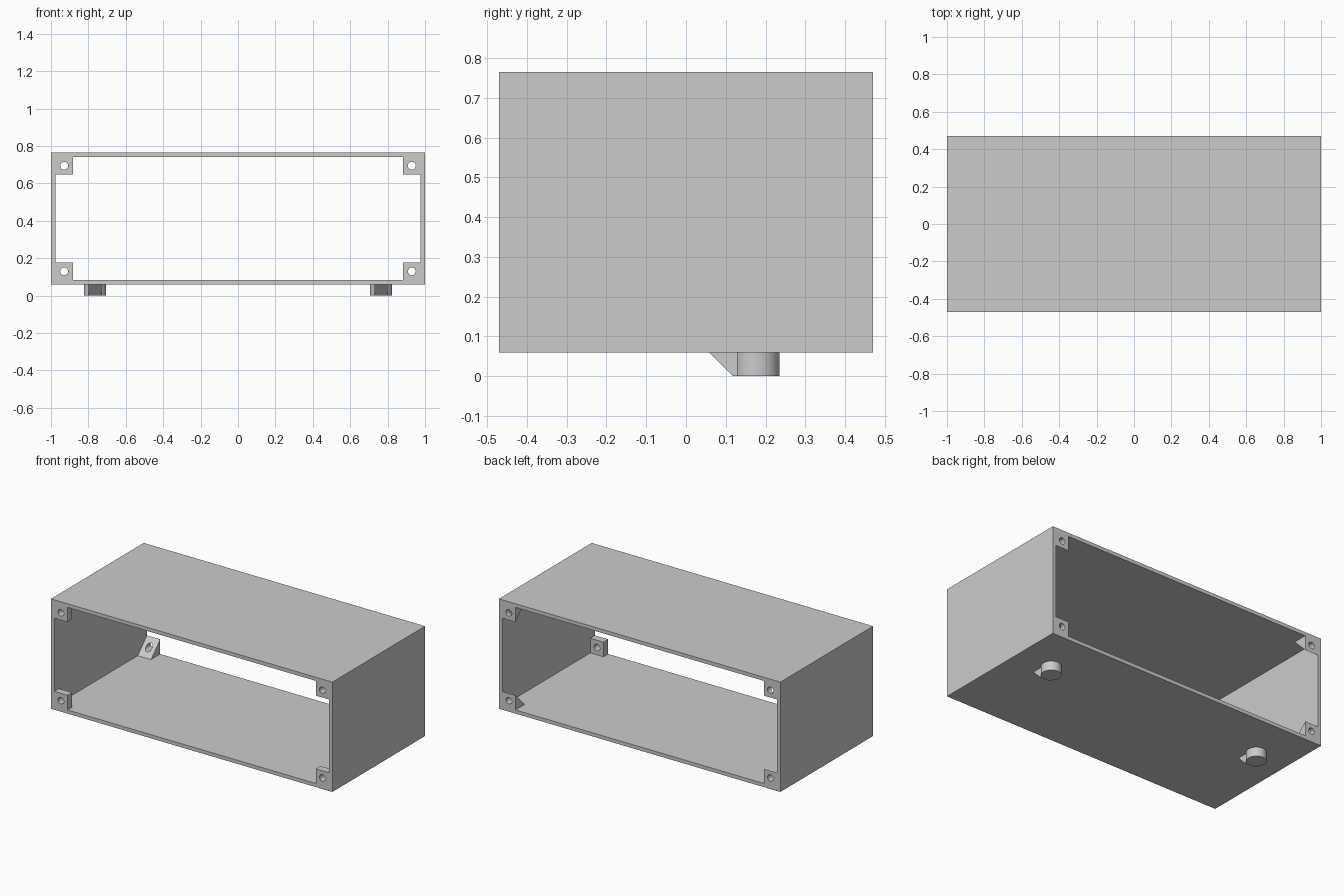
import bpy, bmesh
from math import radians
from mathutils import Matrix

cube = bpy.data.objects.get("Cube")
if cube:
    bpy.data.objects.remove(cube, do_unlink=True)

U = 2 / 85                       # one design unit
W, D = 1.0, 20 * U               # half width, half depth
Z0, Z1 = 2.5 * U, 32.5 * U       # underside and top of the case
WALL = U
BOSS = 4 * U                     # boss size inside the wall
HOLE_INSET = 3 * U

grey = bpy.data.materials.new("light_grey")
grey.use_nodes = True
colour = (0.6, 0.6, 0.6, 1)
grey.diffuse_color = colour
grey.node_tree.nodes["Principled BSDF"].inputs["Base Color"].default_value = colour


def finish(name, bm):
    bmesh.ops.recalc_face_normals(bm, faces=bm.faces[:])
    mesh = bpy.data.meshes.new(name)
    bm.to_mesh(mesh)
    bm.free()
    mesh.materials.append(grey)
    obj = bpy.data.objects.new(name, mesh)
    bpy.context.collection.objects.link(obj)
    return obj


def prism(name, profile, x0, x1):
    """Extrude a (y, z) profile along x."""
    bm = bmesh.new()
    face = bm.faces.new([bm.verts.new((x0, y, z)) for y, z in profile])
    ext = bmesh.ops.extrude_face_region(bm, geom=[face])["geom"]
    bmesh.ops.translate(bm, vec=(x1 - x0, 0, 0),
                        verts=[v for v in ext if isinstance(v, bmesh.types.BMVert)])
    return finish(name, bm)


def cylinder(name, radius, depth, centre, along_y=False):
    bm = bmesh.new()
    turn = Matrix.Rotation(radians(90), 4, "X") if along_y else Matrix()
    bmesh.ops.create_cone(bm, cap_ends=True, segments=32, radius1=radius,
                          radius2=radius, depth=depth,
                          matrix=Matrix.Translation(centre) @ turn)
    return finish(name, bm)


def select(obj):
    bpy.ops.object.select_all(action="DESELECT")
    obj.select_set(True)
    bpy.context.view_layer.objects.active = obj


def combine(obj, tool, operation):
    """Apply a boolean and discard the tool."""
    tool.hide_render = True
    mod = obj.modifiers.new("combine", "BOOLEAN")
    mod.operation = operation
    mod.solver = "EXACT"
    mod.object = tool
    select(obj)
    bpy.ops.object.modifier_apply(modifier=mod.name)
    bpy.data.objects.remove(tool, do_unlink=True)
    bpy.ops.object.shade_smooth_by_angle(angle=radians(30))


# Open-ended rectangular case: outer and inner loops at each end, bridged
bm = bmesh.new()
loops = []
for y, t in ((-D, 0), (-D, WALL), (D, WALL), (D, 0)):
    loops.append([bm.verts.new((x, y, z)) for x, z in (
        (-W + t, Z0 + t), (W - t, Z0 + t), (W - t, Z1 - t), (-W + t, Z1 - t))])
for a, b in zip(loops, loops[1:] + loops[:1]):
    for i in range(4):
        j = (i + 1) % 4
        bm.faces.new((a[i], a[j], b[j], b[i]))
finish("case_shell", bm)

# Screw bosses: blocks at the front, sloped wedges at the back
for side, sx in (("right", -1), ("left", 1)):
    for level, base, sz in (("lower", Z0, 1), ("upper", Z1, -1)):
        z = base + sz * WALL
        tip = z + sz * BOSS
        block = [(-D, z), (-D + 2 * U, z), (-D + 2 * U, tip), (-D, tip)]
        wedge = [(D, z), (D - BOSS, z), (D, tip)]
        for end, y, profile in (("front", -D, block), ("back", D, wedge)):
            boss = prism(f"{end}_{level}_{side}_boss", profile,
                         sx * (W - WALL), sx * (W - WALL - BOSS))
            drill = cylinder("drill", 0.021, 0.3, (
                sx * (W - HOLE_INSET), y, base + sz * HOLE_INSET), True)
            combine(boss, drill, "DIFFERENCE")

# Round feet, each with a sloped support in front
R, FOOT_Y = 2.5 * U, 7.5 * U
for side, sx in (("right", -1), ("left", 1)):
    x = sx * 32.5 * U
    foot = cylinder(f"{side}_foot", R, Z0, (x, FOOT_Y, Z0 / 2))
    support = prism("support", [(FOOT_Y, 0), (FOOT_Y - R, 0),
                                (FOOT_Y - R - Z0, Z0), (FOOT_Y, Z0)],
                    x - 1.5 * U, x + 1.5 * U)
    combine(foot, support, "UNION")
